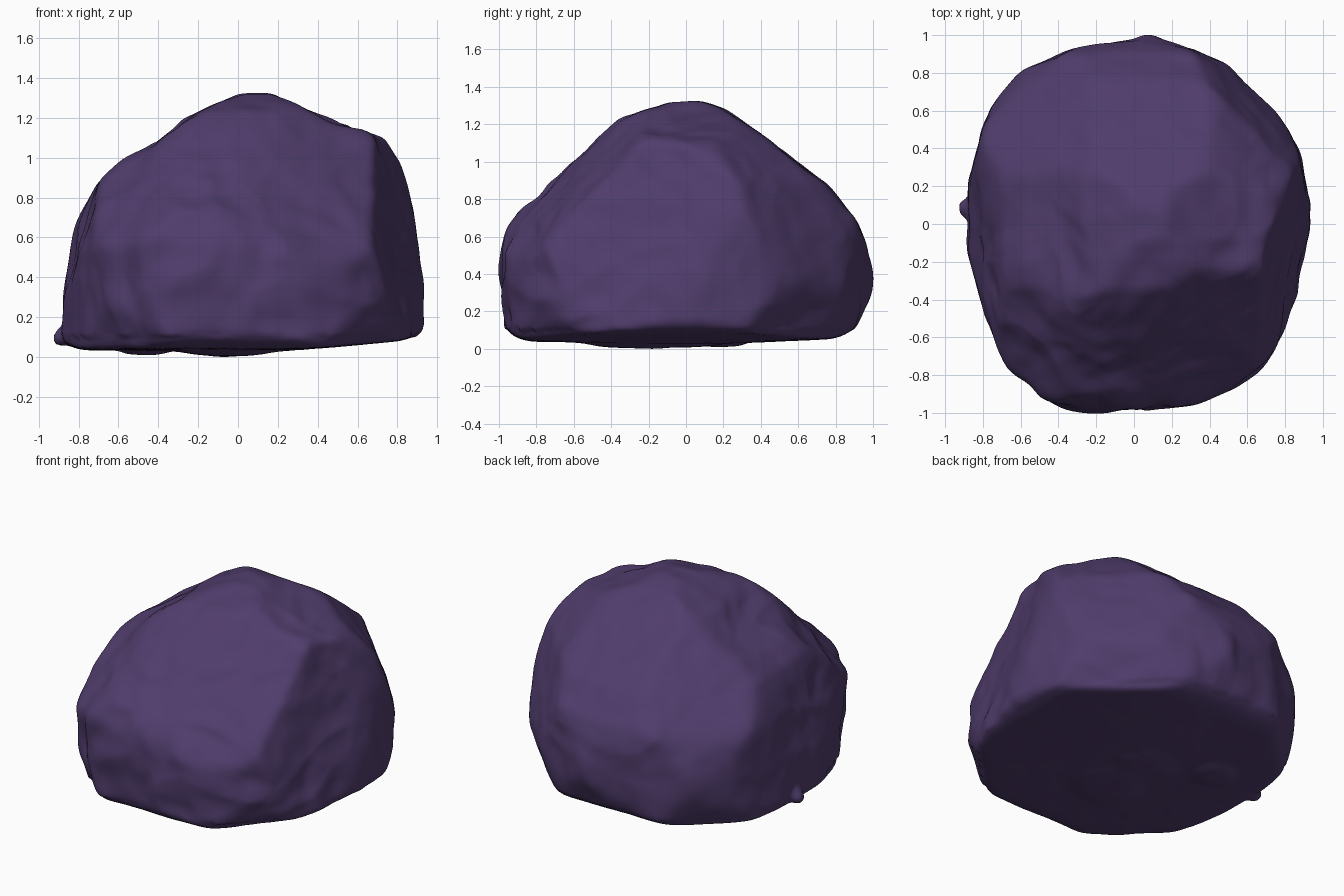
import bpy
import bmesh
from math import atan2, cos, sin, pi, exp, hypot
from mathutils import Vector, noise

if "Cube" in bpy.data.objects:
    bpy.data.objects.remove(bpy.data.objects["Cube"])

STEPS = 360
CENTRE = Vector((0, 0, 0.5))

# Outlines of the boulder, counter-clockwise
FRONT = [(0.93, 0.15), (0.94, 0.3), (0.91, 0.6), (0.87, 0.85), (0.81, 1.01), (0.74, 1.1),
         (0.5, 1.19), (0.3, 1.27), (0.15, 1.34), (0.03, 1.34), (-0.27, 1.2), (-0.4, 1.09),
         (-0.58, 0.99), (-0.7, 0.89), (-0.83, 0.66), (-0.88, 0.4), (-0.9, 0.1), (-0.8, 0.05),
         (0.2, 0.04), (0.85, 0.1)]
SIDE = [(1.005, 0.33), (0.98, 0.5), (0.91, 0.7), (0.76, 0.88), (0.51, 1.07), (0.2, 1.3),
        (0.08, 1.345), (-0.1, 1.33), (-0.35, 1.24), (-0.57, 1.03), (-0.75, 0.84),
        (-0.9, 0.74), (-0.97, 0.6), (-1, 0.4), (-0.97, 0.12), (-0.88, 0.06),
        (0, 0.03), (0.8, 0.07), (0.9, 0.12)]
PLAN = [(0.94, 0.05), (0.87, 0.4), (0.73, 0.64), (0.52, 0.83), (0.3, 0.93), (0.14, 0.98),
        (0.08, 1.02), (0.01, 0.97), (-0.3, 0.93), (-0.62, 0.81), (-0.78, 0.56),
        (-0.88, 0.2), (-0.89, -0.15), (-0.81, -0.35), (-0.73, -0.6), (-0.65, -0.79),
        (-0.43, -0.94), (-0.2, -0.995), (0.3, -0.96), (0.6, -0.83), (0.76, -0.65),
        (0.86, -0.4), (0.93, -0.15)]

# Broad facets: plane normal and distance from the origin
FACETS = [((-0.53, -0.53, 0.66), 1.14), ((0.5, 0.5, 0.7), 1.21),   # upper corners
          ((-0.5, 0.5, 0.7), 1.11), ((-0.6, 0.6, 0.3), 0.98),
          ((0.675, 0.675, 0.3), 1.035),
          ((0.3, -0.72, 0.67), 1.12),                              # sloping front
          ((0.94, -0.26, 0.23), 0.95), ((-0.96, -0.1, 0.28), 0.94),  # steep sides
          ((0.65, 0.65, -0.4), 0.74), ((0.65, -0.65, -0.4), 0.82),  # undercut corners
          ((-0.65, 0.65, -0.4), 0.8), ((-0.65, -0.65, -0.4), 0.81)]

# Small lumps: position, spread, outward push
LUMPS = [((-0.46, 0.2, 0.04), 0.12, 0.035), ((-0.09, 0.0, 0.04), 0.18, 0.02),
         ((-0.05, -0.32, 0.04), 0.2, 0.03), ((-0.89, 0.08, 0.12), 0.05, 0.05)]


def polar_table(points, height):
    """Distance to a closed outline for every angle, lightly smoothed."""
    pts = [Vector((a, b - height)) for a, b in points]
    raw = []
    for i in range(STEPS):
        ray = Vector((cos(2 * pi * i / STEPS), sin(2 * pi * i / STEPS)))
        best = 0
        for p, q in zip(pts, pts[1:] + pts[:1]):
            edge = q - p
            den = ray.cross(edge)
            if abs(den) > 1e-9:
                t, s = p.cross(edge) / den, p.cross(ray) / den
                if t > 0 and -1e-6 <= s <= 1 + 1e-6:
                    best = max(best, t)
        raw.append(best)
    return [sum(raw[(i + k) % STEPS] for k in range(-2, 3)) / 5 for i in range(STEPS)]


def reach(table, a, b):
    """How far a ray travels before leaving the extruded outline."""
    flat = hypot(a, b)
    if flat < 1e-3:
        return 99
    f = (atan2(b, a) / (2 * pi) % 1) * STEPS
    i = int(f)
    r = table[i % STEPS] * (1 - f + i) + table[(i + 1) % STEPS] * (f - i)
    return r / flat


front, side, plan = polar_table(FRONT, 0.5), polar_table(SIDE, 0.5), polar_table(PLAN, 0)
facets = [(Vector(n), dist - Vector(n).dot(CENTRE)) for n, dist in FACETS]


def body_point(d):
    """Soft intersection of the three outlines and the broad facets."""
    limits = [reach(front, d.x, d.z), reach(side, d.y, d.z), reach(plan, d.x, d.y)]
    for n, dist in facets:
        if n.dot(d) > 0.05:
            limits.append(dist / n.dot(d))
    power = 60
    return CENTRE + d * sum(r ** -power for r in limits) ** (-1 / power)


def weathering(p):
    """Scooped dents and soft ripples, strongest on the front."""
    warp = noise.noise_vector(p * 2) * 0.25
    cells = noise.voronoi((p + warp) * 2.8)[0]
    rough = 0.5 + 0.5 * min(1, max(0, 0.2 - p.y))
    if p.z < 0.12:
        rough *= 0.3
    scoop = 0.05 * (min(cells[0], 0.6) - 0.28)
    ripple = 0.016 * noise.noise(p * 4 + warp) + 0.012 * noise.noise(p * 8 + warp * 3)
    return rough * (scoop + ripple)


# Boulder body
bm = bmesh.new()
bmesh.ops.create_icosphere(bm, subdivisions=7, radius=1)
for v in bm.verts:
    d = v.co.normalized()
    p = body_point(d)
    v.co = p + d * weathering(p)
    for spot, spread, amount in LUMPS:
        gap = (p - Vector(spot)).length / spread
        if gap < 3:
            v.co += d * amount * exp(-gap ** 4)

# Rest on the ground
lowest = min(v.co.z for v in bm.verts)
bmesh.ops.translate(bm, verts=bm.verts, vec=(0, 0, -lowest))

mesh = bpy.data.meshes.new("boulder")
bm.to_mesh(mesh)
bm.free()
boulder = bpy.data.objects.new("boulder", mesh)
bpy.context.collection.objects.link(boulder)
for poly in mesh.polygons:
    poly.use_smooth = True

# Dusky purple stone
stone = bpy.data.materials.new("purple_stone")
stone.use_nodes = True
colour = (0.08, 0.046, 0.15, 1)
stone.diffuse_color = colour
stone.node_tree.nodes["Principled BSDF"].inputs["Base Color"].default_value = colour
mesh.materials.append(stone)
